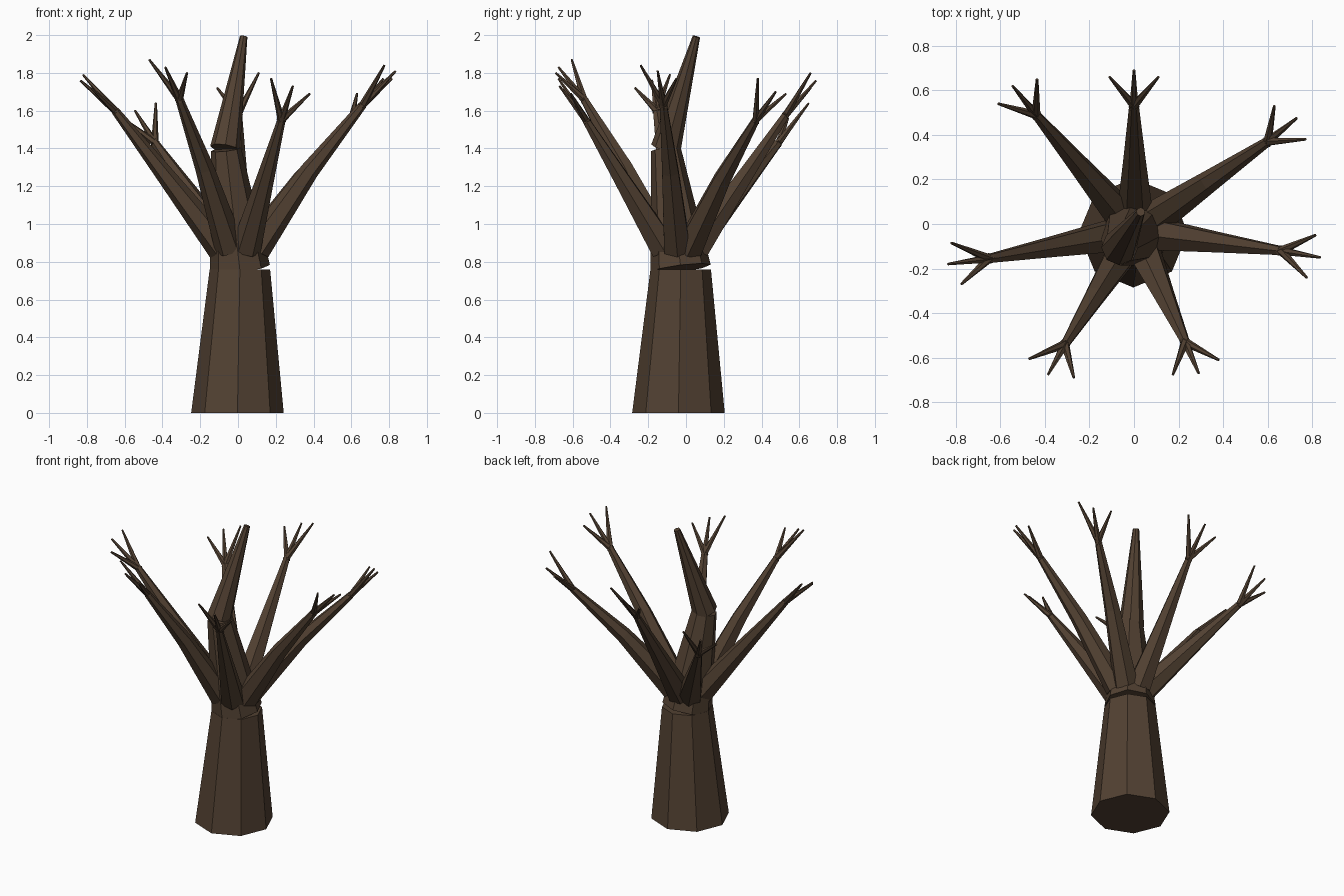
import bpy, bmesh, math
from mathutils import Vector

if "Cube" in bpy.data.objects:
    bpy.data.objects.remove(bpy.data.objects["Cube"])

bark = bpy.data.materials.new("bark")
bark.diffuse_color = (0.085, 0.053, 0.032, 1)
bark.use_nodes = True
bark.node_tree.nodes["Principled BSDF"].inputs["Base Color"].default_value = bark.diffuse_color


def limb(name, pts, radii, sides, normals=None):
    """Capped, tapered, flat-faced tube through the points."""
    pts = [Vector(p) for p in pts]
    bm = bmesh.new()
    rings = []
    for i, p in enumerate(pts):
        n = pts[min(i + 1, len(pts) - 1)] - pts[max(i - 1, 0)]
        if normals:
            n = Vector(normals)
        q = Vector((0, 0, 1)).rotation_difference(n.normalized())
        rings.append([bm.verts.new(p + q @ Vector((radii[i] * math.cos(a), radii[i] * math.sin(a), 0)))
                      for a in (2 * math.pi * k / sides for k in range(sides))])
    for a, b in zip(rings, rings[1:]):
        for k in range(sides):
            j = (k + 1) % sides
            bm.faces.new((a[k], a[j], b[j], b[k]))
    bm.faces.new(rings[0][::-1])
    bm.faces.new(rings[-1])
    me = bpy.data.meshes.new(name)
    bm.to_mesh(me)
    bm.free()
    me.materials.append(bark)
    ob = bpy.data.objects.new(name, me)
    bpy.context.collection.objects.link(ob)
    return ob


# Trunk: three stacked tapered octagons, each leaning its own way
limb("trunk_lower", [(-0.003, -0.04, 0), (0.01, -0.028, 0.76)], [0.245, 0.16], 8, (0, 0, 1))
limb("trunk_middle", [(0.01, -0.028, 0.765), (-0.063, -0.107, 1.395)], [0.16, 0.08], 8)
limb("trunk_top", [(-0.068, -0.107, 1.40), (0.03, 0.055, 1.992)], [0.08, 0.02], 8)

# Branches: fork point, bend height, three twig tips
branches = [
    ((0.0, 0.53, 1.58), 0.0, [(-0.11, 0.66, 1.72), (0, 0.69, 1.76), (0.11, 0.66, 1.80)]),
    ((0.60, 0.37, 1.55), 0.03, [(0.63, 0.53, 1.69), (0.73, 0.475, 1.70), (0.77, 0.38, 1.77)]),
    ((0.66, -0.12, 1.63), 0.03, [(0.815, -0.05, 1.77), (0.835, -0.15, 1.81), (0.775, -0.24, 1.84)]),
    ((0.23, -0.53, 1.55), 0.0, [(0.175, -0.675, 1.77), (0.29, -0.67, 1.73), (0.38, -0.61, 1.69)]),
    ((-0.31, -0.54, 1.66), 0.03, [(-0.47, -0.605, 1.87), (-0.385, -0.675, 1.83), (-0.27, -0.69, 1.80)]),
    ((-0.65, -0.155, 1.60), 0.0, [(-0.82, -0.085, 1.79), (-0.835, -0.18, 1.76), (-0.775, -0.27, 1.72)]),
    ((-0.44, 0.49, 1.43), 0.0, [(-0.61, 0.54, 1.56), (-0.545, 0.62, 1.60), (-0.435, 0.65, 1.64)]),
]
for i, (fork, bend, tips) in enumerate(branches, 1):
    fork = Vector(fork)
    centre = Vector((0.005, -0.035, 0.87))
    out = fork - centre
    out.z = 0
    root = centre + out.normalized() * 0.09
    mid = (root + fork) / 2 + Vector((0, 0, bend))
    limb(f"branch_{i}", [root, mid, fork], [0.08, 0.05, 0.022], 6)
    for j, tip in enumerate(tips, 1):
        d = (Vector(tip) - fork).normalized()
        limb(f"twig_{i}_{j}", [fork - d * 0.015, tip], [0.021, 0.006], 6)
